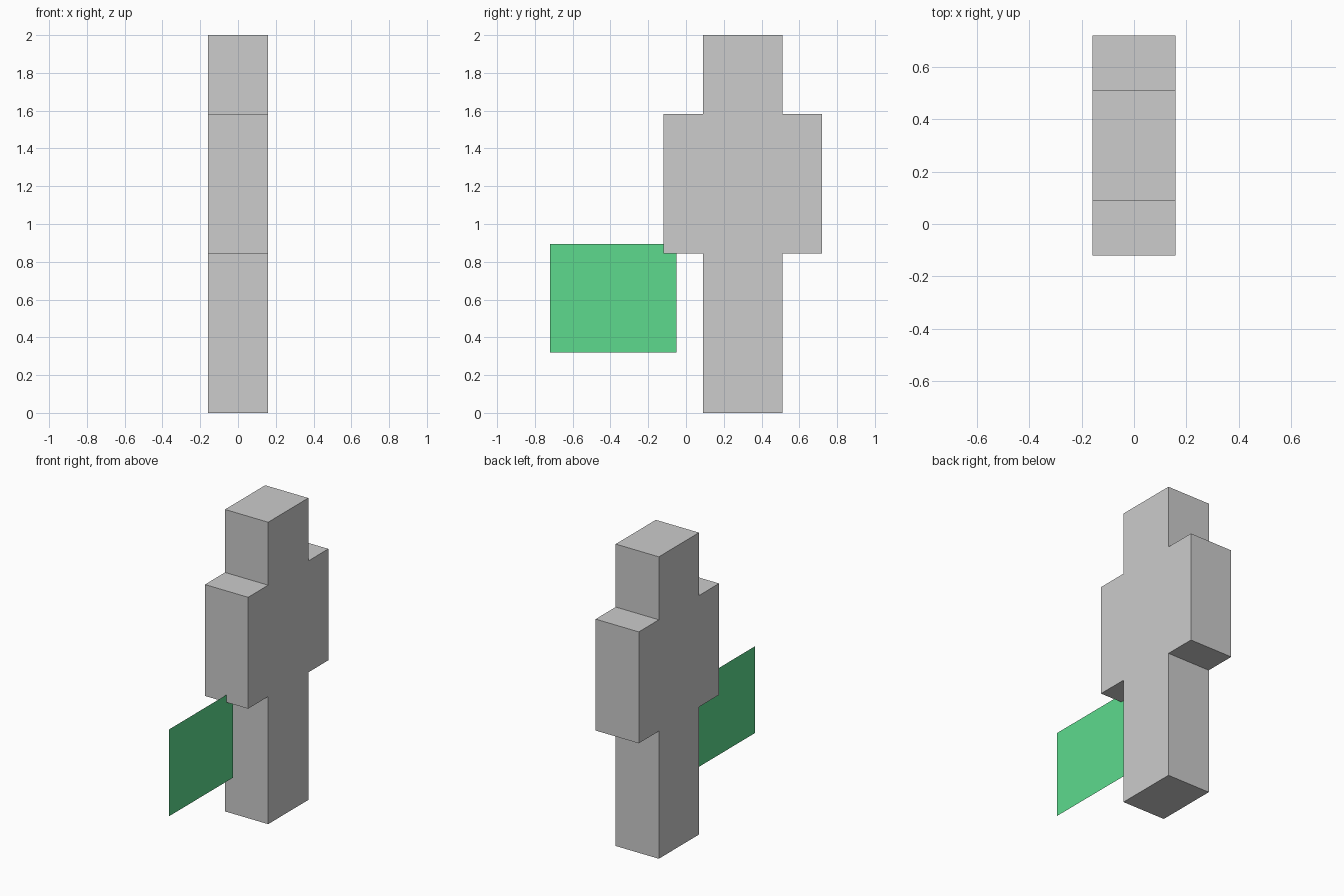
import bpy
import bmesh

if "Cube" in bpy.data.objects:
    bpy.data.objects.remove(bpy.data.objects["Cube"])


def material(name, rgb):
    m = bpy.data.materials.new(name)
    m.diffuse_color = (*rgb, 1.0)
    m.use_nodes = True
    m.node_tree.nodes["Principled BSDF"].inputs["Base Color"].default_value = m.diffuse_color
    return m


def build(name, outline, x, depth, mat):
    """Flat (y, z) outline at x, extruded along +x when depth is given."""
    bm = bmesh.new()
    face = bm.faces.new([bm.verts.new((x, y, z)) for y, z in outline])
    if depth:
        ext = bmesh.ops.extrude_face_region(bm, geom=[face])
        moved = [v for v in ext["geom"] if isinstance(v, bmesh.types.BMVert)]
        bmesh.ops.translate(bm, verts=moved, vec=(depth, 0, 0))
        bmesh.ops.recalc_face_normals(bm, faces=bm.faces)
    mesh = bpy.data.meshes.new(name)
    bm.to_mesh(mesh)
    bm.free()
    mesh.materials.append(mat)
    obj = bpy.data.objects.new(name, mesh)
    bpy.context.collection.objects.link(obj)
    return obj


grey = material("light grey", (0.604, 0.604, 0.604))
green = material("green", (0.109, 0.701, 0.266))

# Figure: legs, wide torso and head as one stepped silhouette
mid, narrow, wide = 0.30, 0.21, 0.42
hip, shoulder, top = 0.845, 1.583, 2.0
half = [(narrow, 0), (narrow, hip), (wide, hip),
        (wide, shoulder), (narrow, shoulder), (narrow, top)]
outline = [(mid + w, z) for w, z in half] + [(mid - w, z) for w, z in reversed(half)]
build("body", outline, -0.158, 0.316, grey)

# Thin upright panel held in front of the figure
y0, y1, z0, z1 = -0.72, -0.05, 0.32, 0.895
build("front_panel", [(y0, z0), (y1, z0), (y1, z1), (y0, z1)], 0.0, 0, green)
